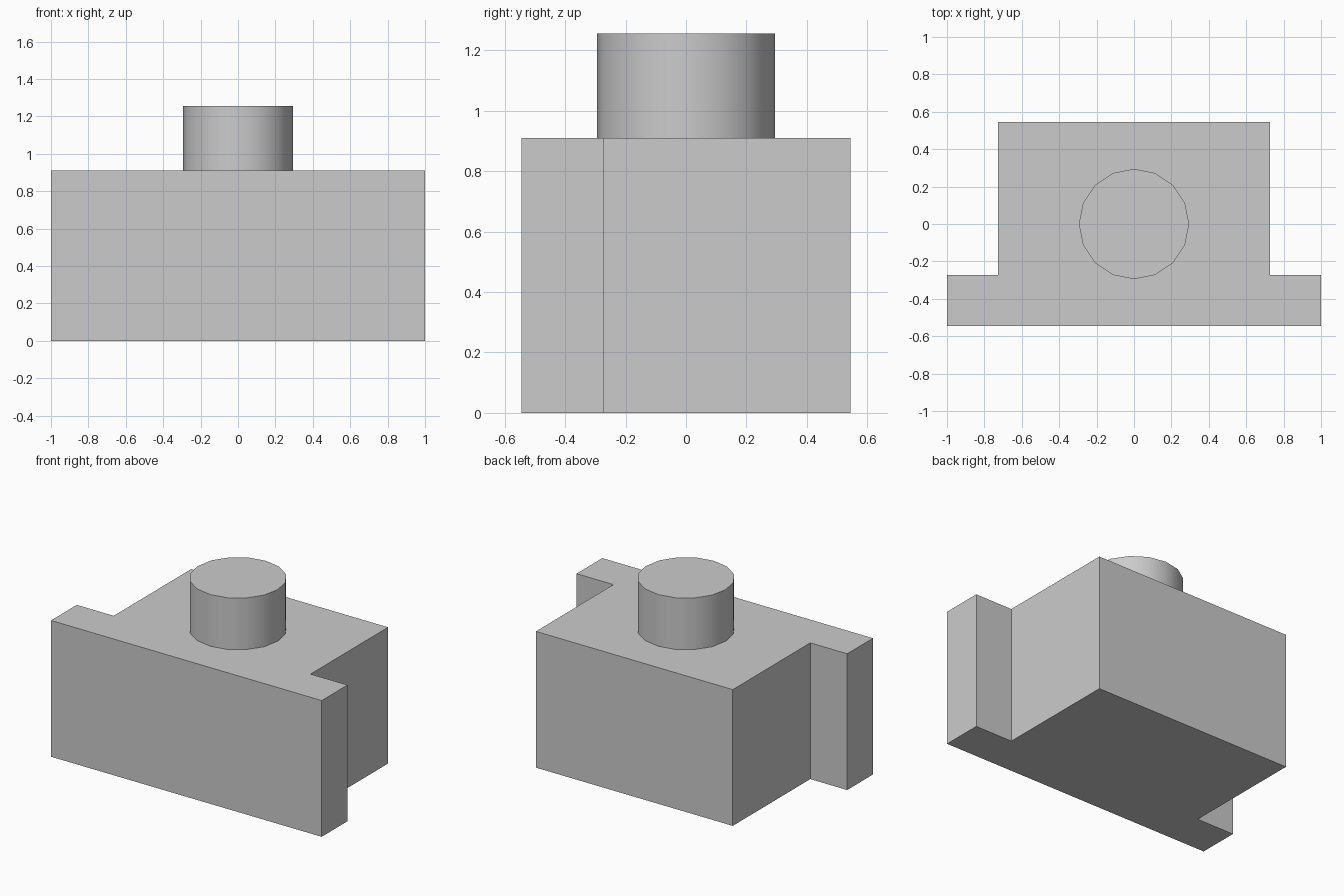
import bpy
import bmesh
from math import radians

cube = bpy.data.objects.get("Cube")
if cube:
    bpy.data.objects.remove(cube, do_unlink=True)

grey = bpy.data.materials.new("plain grey")
grey.use_nodes = True
colour = (0.6, 0.6, 0.6, 1)
grey.diffuse_color = colour
grey.node_tree.nodes["Principled BSDF"].inputs["Base Color"].default_value = colour

BLOCK_TOP = 0.91

# T-shaped block, extruded from its right-half outline mirrored across x
half = [(1, -0.545), (1, -0.273), (0.727, -0.273), (0.727, 0.545)]
outline = half + [(-x, y) for x, y in reversed(half)]
bm = bmesh.new()
base = bm.faces.new([bm.verts.new((x, y, 0)) for x, y in outline])
top = bmesh.ops.extrude_face_region(bm, geom=[base])["geom"]
bmesh.ops.translate(bm, vec=(0, 0, BLOCK_TOP),
                    verts=[g for g in top if isinstance(g, bmesh.types.BMVert)])
bmesh.ops.recalc_face_normals(bm, faces=bm.faces)
mesh = bpy.data.meshes.new("flanged_block")
bm.to_mesh(mesh)
bm.free()
block = bpy.data.objects.new("flanged_block", mesh)
bpy.context.collection.objects.link(block)
mesh.materials.append(grey)

# Round peg standing on the block
height = 0.345
bpy.ops.mesh.primitive_cylinder_add(vertices=16, radius=0.295, depth=height,
                                    location=(0, 0, BLOCK_TOP + height / 2))
peg = bpy.context.object
peg.name = "round_peg"
peg.data.materials.append(grey)
bpy.ops.object.shade_smooth_by_angle(angle=radians(30))
